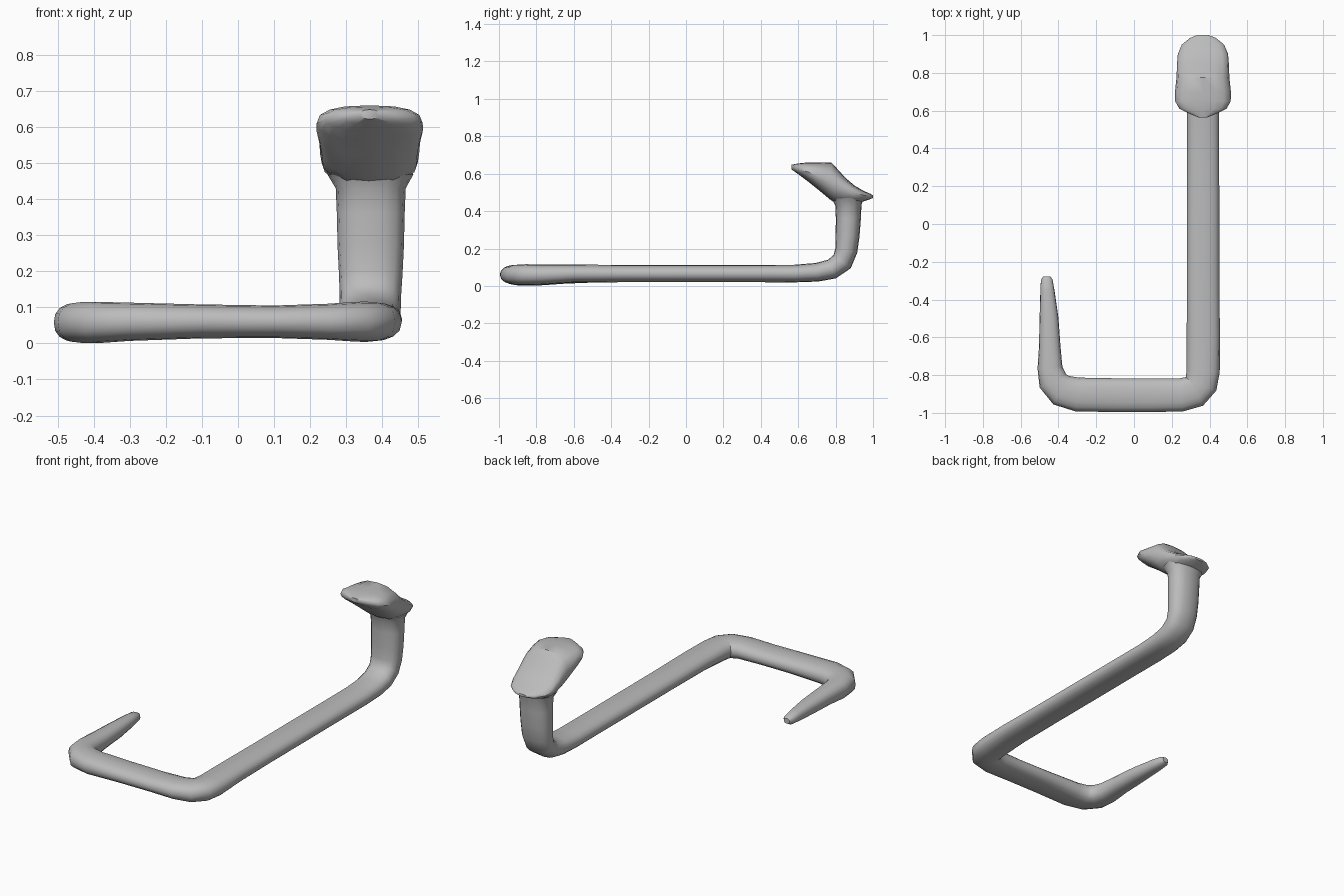
import bpy
import bmesh
from math import sin, cos, tau
from mathutils import Vector

cube = bpy.data.objects.get("Cube")
if cube:
    bpy.data.objects.remove(cube, do_unlink=True)

grey = bpy.data.materials.new("light_grey")
grey.use_nodes = True
colour = (0.5, 0.5, 0.5, 1)
grey.diffuse_color = colour
grey.node_tree.nodes["Principled BSDF"].inputs["Base Color"].default_value = colour

SIDES = 16


def spow(v, p):
    """Signed power, used to square off an ellipse."""
    return abs(v) ** p * (1 if v >= 0 else -1)


def loft(name, rings):
    """Skin a list of equal rings into a closed, smooth-shaded object."""
    bm = bmesh.new()
    loops = [[bm.verts.new(p) for p in ring] for ring in rings]
    for a, b in zip(loops, loops[1:]):
        for i in range(SIDES):
            j = (i + 1) % SIDES
            bm.faces.new((a[i], a[j], b[j], b[i]))
    bm.faces.new(loops[0])
    bm.faces.new(loops[-1])
    bmesh.ops.recalc_face_normals(bm, faces=bm.faces)
    mesh = bpy.data.meshes.new(name)
    bm.to_mesh(mesh)
    bm.free()
    mesh.materials.append(grey)
    obj = bpy.data.objects.new(name, mesh)
    bpy.context.collection.objects.link(obj)
    bpy.ops.object.select_all(action="DESELECT")
    obj.select_set(True)
    bpy.context.view_layer.objects.active = obj
    bpy.ops.object.shade_smooth_by_angle(angle=0.7)
    return obj


# Bent rod: centre x, y, z, half width, half thickness
path = [
    (-.462, -.277, .06, .018, .015), (-.462, -.295, .06, .031, .025),
    (-.458, -.36, .06, .038, .033), (-.45, -.5, .06, .05, .042),
    (-.446, -.65, .06, .057, .048), (-.445, -.76, .058, .066, .054),
    (-.43, -.83, .058, .078, .057), (-.385, -.88, .058, .086, .057),
    (-.3, -.903, .06, .09, .053), (-.1, -.906, .061, .089, .047),
    (.1, -.906, .06, .089, .045), (.25, -.905, .06, .088, .05),
    (.325, -.885, .06, .087, .055), (.355, -.85, .06, .087, .056),
    (.366, -.78, .06, .088, .054), (.367, -.6, .066, .088, .048),
    (.366, -.3, .066, .086, .046), (.366, 0, .066, .086, .046),
    (.366, .3, .066, .085, .046), (.366, .58, .066, .085, .047),
    (.366, .7, .073, .085, .05), (.366, .78, .09, .085, .054),
    (.367, .835, .13, .085, .058), (.368, .857, .19, .088, .06),
    (.368, .864, .27, .092, .064), (.368, .868, .36, .094, .067),
    (.368, .868, .43, .097, .07), (.367, .866, .47, .12, .085),
]

rings = []
for k, (x, y, z, w, t) in enumerate(path):
    before, after = path[max(k - 1, 0)], path[min(k + 1, len(path) - 1)]
    along = (Vector(after[:3]) - Vector(before[:3])).normalized()
    # The neck keeps facing along the long arm as it rises
    side = Vector((1, 0, 0)) if y > .5 else along.cross(Vector((0, 0, 1))).normalized()
    up = side.cross(along)
    rings.append([Vector((x, y, z)) + side * w * spow(cos(a), .85) + up * t * spow(sin(a), .85)
                  for a in (tau * i / SIDES for i in range(SIDES))])
loft("bent_rod", rings)

# Sloping pad: y, half width, underside z, rim z, top z
pad = [
    (.565, .025, .622, .635, .648), (.585, .075, .608, .628, .652),
    (.61, .125, .59, .622, .656), (.65, .147, .56, .61, .66),
    (.7, .148, .52, .592, .66), (.775, .14, .458, .558, .66),
    (.8, .139, .444, .548, .636), (.85, .137, .435, .523, .58),
    (.9, .133, .436, .5, .537), (.95, .112, .452, .485, .508),
    (.985, .068, .464, .478, .493), (1, .03, .47, .477, .484),
]
rings = []
for y, w, low, rim, high in pad:
    ring = []
    for i in range(SIDES):
        c, s = cos(tau * i / SIDES), sin(tau * i / SIDES)
        height = (high - rim) * abs(s) ** .8 if s > 0 else (low - rim) * abs(s)
        ring.append((.365 + w * spow(c, .8), y, rim + height))
    rings.append(ring)
loft("sloping_pad", rings)
